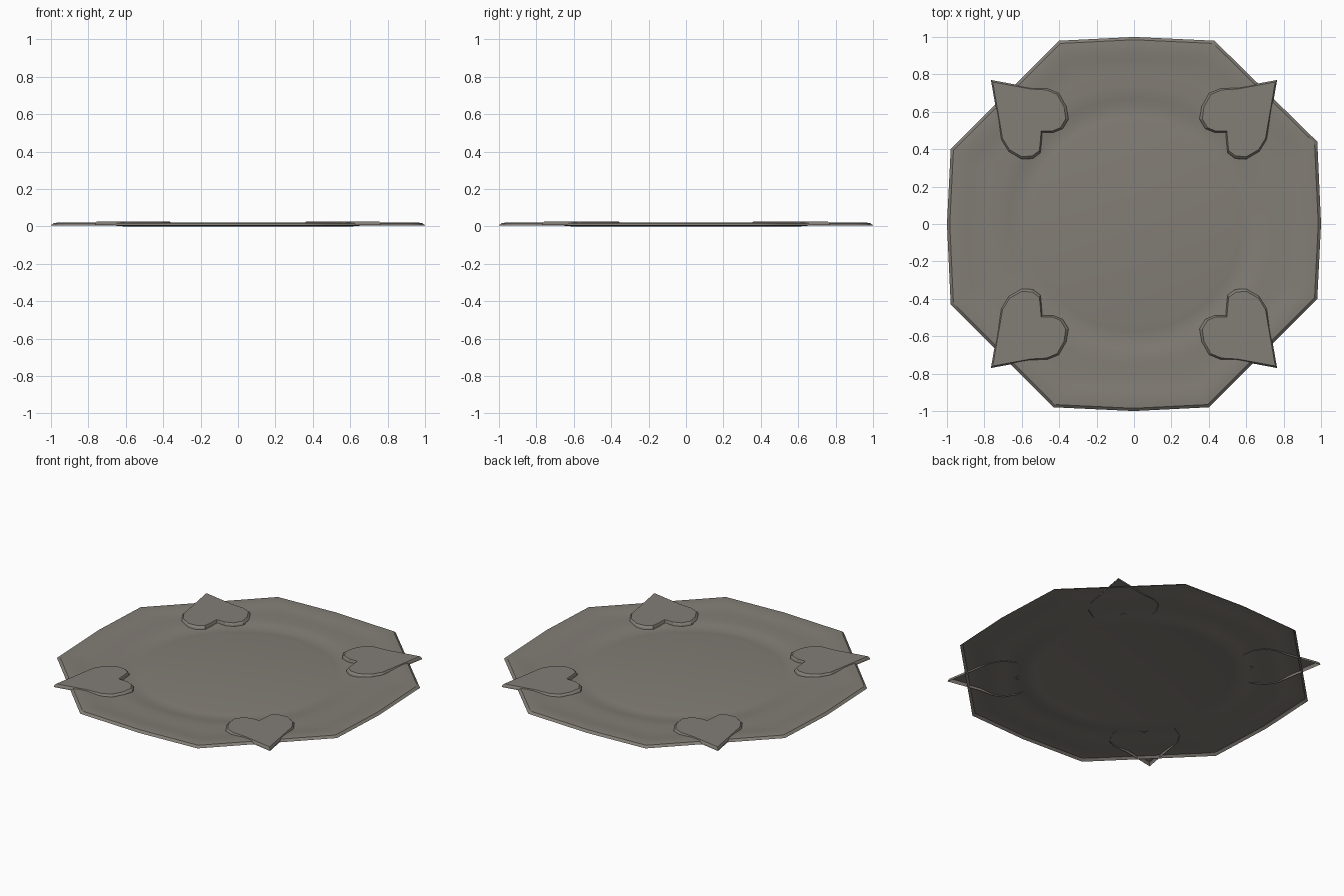
import bpy, bmesh
from mathutils import Vector

if "Cube" in bpy.data.objects:
    bpy.data.objects.remove(bpy.data.objects["Cube"])

mat = bpy.data.materials.new("warm grey")
mat.diffuse_color = (0.225, 0.205, 0.18, 1)
mat.use_nodes = True
mat.node_tree.nodes["Principled BSDF"].inputs["Base Color"].default_value = mat.diffuse_color


def add_object(name, bm, angle):
    bmesh.ops.recalc_face_normals(bm, faces=bm.faces)
    # thin open shells: keep the visible side facing up
    if sum(f.normal.z * f.calc_area() for f in bm.faces) < 0:
        bmesh.ops.reverse_faces(bm, faces=bm.faces)
    me = bpy.data.meshes.new(name)
    bm.to_mesh(me)
    bm.free()
    me.materials.append(mat)
    ob = bpy.data.objects.new(name, me)
    bpy.context.collection.objects.link(ob)
    bpy.context.view_layer.objects.active = ob
    ob.select_set(True)
    bpy.ops.object.shade_smooth_by_angle(angle=angle)
    ob.select_set(False)
    return ob


# Eight-cornered outline with slightly bowed straight sides
corners = [(1, 0), (.98, .44), (.43, .98), (0, 1), (-.4, .98), (-.98, .4),
           (-1, 0), (-.98, -.43), (-.43, -.98), (0, -1), (.4, -.98), (.98, -.4)]
outline = []
for i, c in enumerate(corners):
    a, b = Vector(c), Vector(corners[(i + 1) % len(corners)])
    outline += [a.lerp(b, k / 8) for k in range(8)]

# Dish: round in the middle, octagonal at the rim (radius, height, octagon share)
profile = [(.54, .006, 0), (.57, .002, 0), (.60, 0, 0), (.635, .001, .05),
           (.67, .006, .1), (.70, .010, .15), (.74, .012, .25),
           (.80, .011, .5), (.85, .012, .8), (.88, .015, 1),
           (.92, .019, 1), (.96, .020, 1), (.985, .018, 1), (1, .005, 1)]
bm = bmesh.new()
rings = []
for r, z, w in profile:
    ring = []
    for p in outline:
        q = p.normalized().lerp(p, w) * r
        ring.append(bm.verts.new((q.x, q.y, z)))
    rings.append(ring)
n = len(outline)
for lo, hi in zip(rings, rings[1:]):
    for i in range(n):
        j = (i + 1) % n
        bm.faces.new((lo[i], hi[i], hi[j], lo[j]))
bm.faces.new(rings[0])
add_object("dish", bm, 0.6)

# Heart plaques on the four diagonals
heart = [(.765, .77), (.55, .73), (.46, .725), (.40, .70), (.36, .63),
         (.35, .56), (.38, .51), (.43, .49), (.49, .49), (.495, .43),
         (.50, .38), (.54, .35), (.60, .345), (.67, .385), (.71, .45),
         (.725, .54)]
centre = Vector((.60, .59))
for sx, sy, name in ((1, 1, "back_right"), (-1, 1, "back_left"),
                     (1, -1, "front_right"), (-1, -1, "front_left")):
    bm = bmesh.new()
    loops = []
    for s, z in ((1, .006), (.985, .015), (.94, .025)):
        loop = []
        for h in heart:
            q = centre + (Vector(h) - centre) * s
            loop.append(bm.verts.new((q.x * sx, q.y * sy, z)))
        loops.append(loop)
    m = len(heart)
    for lo, hi in zip(loops, loops[1:]):
        for i in range(m):
            j = (i + 1) % m
            bm.faces.new((lo[i], lo[j], hi[j], hi[i]))
    bm.faces.new(loops[-1])
    add_object("heart_" + name, bm, 0.3)
